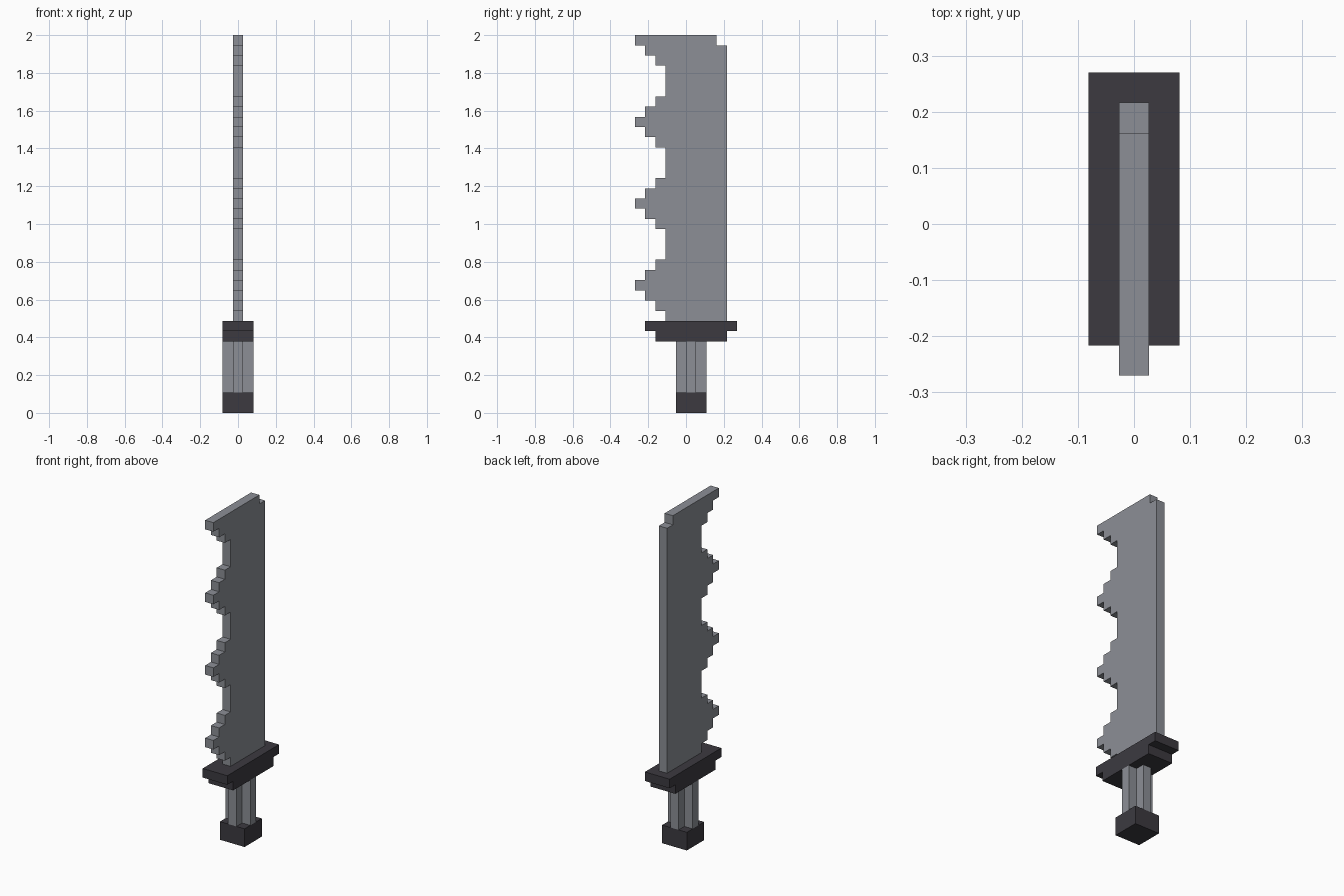
import bpy
import bmesh
from mathutils import Vector

U = 2 / 37  # one block

cube = bpy.data.objects.get("Cube")
if cube:
    bpy.data.objects.remove(cube, do_unlink=True)


def make_material(name, color):
    mat = bpy.data.materials.new(name)
    mat.use_nodes = True
    mat.diffuse_color = color
    mat.node_tree.nodes["Principled BSDF"].inputs["Base Color"].default_value = color
    return mat


steel = make_material("steel grey", (0.263, 0.275, 0.305, 1))
dark = make_material("dark iron", (0.045, 0.042, 0.051, 1))


def extrude_outline(name, points, direction, mat):
    """Extrude a closed outline, given in blocks, into a flat-sided solid."""
    bm = bmesh.new()
    face = bm.faces.new([bm.verts.new(Vector(p) * U) for p in points])
    result = bmesh.ops.extrude_face_region(bm, geom=[face])
    verts = [v for v in result["geom"] if isinstance(v, bmesh.types.BMVert)]
    bmesh.ops.translate(bm, verts=verts, vec=Vector(direction) * U)
    bmesh.ops.recalc_face_normals(bm, faces=bm.faces)
    mesh = bpy.data.meshes.new(name)
    bm.to_mesh(mesh)
    bm.free()
    mesh.materials.append(mat)
    obj = bpy.data.objects.new(name, mesh)
    bpy.context.collection.objects.link(obj)
    return obj


def side_profile(name, outline, half_width, mat):
    points = [(-half_width, y, z) for y, z in outline]
    return extrude_outline(name, points, (2 * half_width, 0, 0), mat)


# Blade: straight back with a notched tip, stepped teeth along the front edge
blade = [(-2, 9), (4, 9), (4, 36), (3, 36), (3, 37)]
previous = None
for row in range(36, 8, -1):
    distance = min(abs(row - centre) for centre in range(12, 37, 8))
    edge = -2 - max(0, 3 - distance)
    if edge != previous:
        if previous is not None:
            blade.append((previous, row + 1))
        blade.append((edge, row + 1))
        previous = edge
side_profile("blade", blade, 0.5, steel)

# Guard: wide upper step over a narrower lower step
guard = [(-3, 7), (4, 7), (4, 8), (5, 8), (5, 9), (-4, 9), (-4, 8), (-3, 8)]
side_profile("guard", guard, 1.5, dark)

# Grip: cross-shaped column
a, b = 0.5, 1.5
cross = []
x_sign, y_sign = 1, 1
for corner in ([(b, -a), (b, a), (a, a)], [(a, b), (-a, b), (-a, a)],
               [(-b, a), (-b, -a), (-a, -a)], [(-a, -b), (a, -b), (a, -a)]):
    cross += [(x, y + 0.5, 2) for x, y in corner]
extrude_outline("grip", cross, (0, 0, 5), steel)

# Pommel: square block
side_profile("pommel", [(-1, 0), (2, 0), (2, 2), (-1, 2)], 1.5, dark)
